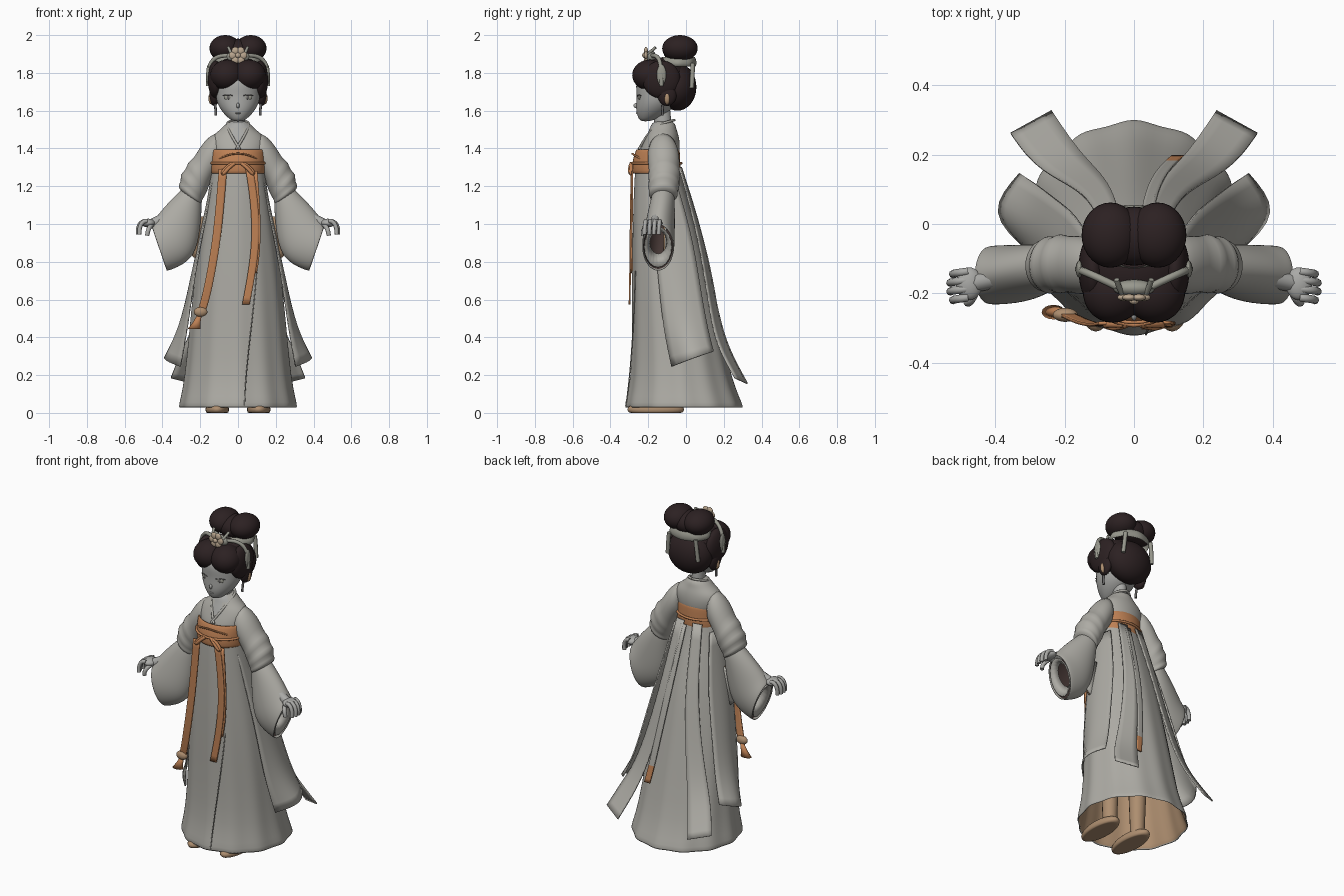
import bpy, bmesh, math
from mathutils import Matrix

if "Cube" in bpy.data.objects:
    bpy.data.objects.remove(bpy.data.objects["Cube"], do_unlink=True)


def mat(name, r, g, b):
    m = bpy.data.materials.new(name)
    m.use_nodes = True
    m.diffuse_color = (r, g, b, 1)
    m.node_tree.nodes["Principled BSDF"].inputs["Base Color"].default_value = (r, g, b, 1)
    return m


ROBE = mat("robe grey", .42, .41, .375)
SKIN = mat("skin grey", .4, .4, .385)
HAIR = mat("hair dark brown", .025, .015, .016)
SASH = mat("sash orange", .52, .22, .09)
TAN = mat("lining tan", .42, .27, .16)
LINING = mat("sleeve lining brown", .055, .035, .032)
SILVER = mat("ornament silver", .31, .31, .265)
BLOSSOM = mat("blossom cream", .5, .39, .28)
INK = mat("eye ink", .13, .125, .125)
SIDES = ((1, "left_"), (-1, "right_"))


def finish(name, bm, mats, subsurf=0, thick=0, sheet=False, recalc=True):
    """Sheets are smoothed first with sharp corners, then thickened."""
    if recalc:
        bmesh.ops.recalc_face_normals(bm, faces=bm.faces[:])
    me = bpy.data.meshes.new(name)
    bm.to_mesh(me)
    bm.free()
    for m in mats:
        me.materials.append(m)
    for p in me.polygons:
        p.use_smooth = True
    ob = bpy.data.objects.new(name, me)
    bpy.context.collection.objects.link(ob)
    for kind in ("SUBSURF", "SOLIDIFY") if sheet else ("SOLIDIFY", "SUBSURF"):
        if kind == "SOLIDIFY" and thick:
            mod = ob.modifiers.new("Thickness", kind)
            mod.thickness, mod.offset = thick, 0 if sheet else -1
            mod.material_offset = 0 if sheet else len(mats) - 1
        elif kind == "SUBSURF" and subsurf:
            mod = ob.modifiers.new("Smooth", kind)
            mod.levels = mod.render_levels = subsurf
            mod.boundary_smooth = "PRESERVE_CORNERS"
    return ob


def loft(name, rows, mats, closed=True, cap=False, side=1, rule=None, **kw):
    """Skin rows of points; a rule picks the material of each face."""
    bm = bmesh.new()
    vs = [[bm.verts.new((p[0] * side, p[1], p[2])) for p in row] for row in rows]
    n = len(rows[0])
    for a, b in zip(vs, vs[1:]):
        for i in range(n if closed else n - 1):
            j = (i + 1) % n
            bm.faces.new((a[i], a[j], b[j], b[i]))
    if cap:
        bm.faces.new(vs[0])
        bm.faces.new(vs[-1])
    if rule:
        for f in bm.faces:
            f.material_index = rule(f.calc_center_median())
    return finish(name, bm, mats, **kw)


def ring(z, rx, yf, yb, n=24, ripple=0, k=12, cx=0):
    """Level ellipse between a front and a back depth, optionally pleated."""
    out = []
    for i in range(n):
        t = math.tau * i / n
        r = 1 + ripple * math.cos(k * t)
        out.append((cx + rx * r * math.sin(t), (yf + yb) / 2 - (yb - yf) / 2 * r * math.cos(t), z))
    return out


def cuff(tx, tz, bx, bz, yc, ry, n=20):
    """Tilted ellipse between a top and a bottom point."""
    out = []
    for i in range(n):
        t = math.tau * i / n
        k = math.cos(t) / 2
        out.append(((tx + bx) / 2 + (tx - bx) * k, yc + ry * math.sin(t), (tz + bz) / 2 + (tz - bz) * k))
    return out


def blob(name, c, r, m, floor=None, spin=0):
    bm = bmesh.new()
    bmesh.ops.create_uvsphere(bm, u_segments=28, v_segments=18, radius=1)
    bm.transform(Matrix.Translation(c) @ Matrix.Rotation(spin, 4, "Z") @ Matrix.Diagonal((*r, 1)))
    if floor is not None:
        for v in bm.verts:
            v.co.z = max(v.co.z, floor)
    return finish(name, bm, [m], recalc=False)


def tube(name, pts, radius, m, side=1):
    cu = bpy.data.curves.new(name, "CURVE")
    cu.dimensions, cu.bevel_depth, cu.bevel_resolution = "3D", radius, 2
    cu.use_fill_caps = True
    sp = cu.splines.new("NURBS")
    sp.points.add(len(pts) - 1)
    for q, p in zip(sp.points, pts):
        q.co = (p[0] * side, p[1], p[2], 1)
    sp.use_endpoint_u, sp.order_u = True, min(4, len(pts))
    cu.materials.append(m)
    ob = bpy.data.objects.new(name, cu)
    bpy.context.collection.objects.link(ob)


def ribbon(name, path, width, mats, rule=None):
    rows = [[(x - width / 2, y, z), (x + width / 2, y, z)] for x, y, z in path]
    loft(name, rows, mats, closed=False, rule=rule, thick=.009, sheet=True, subsurf=2)


# Long pleated skirt with tan lining
skirt = [(1.38, .134, -.26, -.045), (1.27, .138, -.272, -.036), (1.0, .187, -.282, .06), (.7, .232, -.285, .125),
         (.4, .258, -.282, .19), (.18, .28, -.29, .24), (.08, .3, -.312, .28), (.028, .312, -.322, .302)]
loft("skirt", [ring(z, a, f, b, 48, .022 * (1.4 - z) / 1.4) for z, a, f, b in skirt],
     [ROBE, TAN], thick=.012, subsurf=1)
tube("front_seam", [(.1, -.268, .75), (.08, -.276, .5), (.04, -.288, .25), (.035, -.318, .04)], .003, ROBE)

# Bodice with a skin coloured neckline
body = [(1.34, .132, -.255, -.04), (1.40, .147, -.24, -.032), (1.44, .15, -.222, -.033), (1.475, .13, -.207, -.04),
        (1.505, .085, -.192, -.052), (1.55, .05, -.176, -.06)]
loft("bodice", [ring(*b) for b in body], [ROBE, SKIN], cap=True, subsurf=2,
     rule=lambda c: int(c.y < -.16 and abs(c.x) < (c.z - 1.4) * .35))
loft("neck", [ring(z, .036, -.165 + d, -.075 + d) for z, d in ((1.48, 0), (1.54, -.003), (1.62, -.01))], [SKIN])
for s, n in SIDES:
    tube(n + "collar", [(0, -.062, 1.55), (.055, -.08, 1.545), (.06, -.15, 1.53), (.047, -.2, 1.485),
                        (-.01, -.25, 1.395)], .007, ROBE, s)

# Sash, cord and bow
sash = [(1.265, .141, -.28, -.03), (1.275, .146, -.287, -.026), (1.33, .146, -.286, -.03), (1.385, .147, -.268, -.032),
        (1.397, .142, -.262, -.036)]
loft("sash", [ring(*b, 32) for b in sash], [SASH], thick=.01, subsurf=1)
cord = ring(1.322, .148, -.291, -.024, 24)
tube("sash_cord", cord + cord[:1], .007, SASH)
tube("sash_arch", [(-.14, -.19, 1.325), (-.08, -.275, 1.36), (0, -.292, 1.385), (.08, -.275, 1.36), (.14, -.19, 1.325)],
     .005, SASH)
for s, n in SIDES:
    tube(n + "bow_loop", [(.02, -.288, 1.32), (.05, -.302, 1.3), (.09, -.292, 1.24), (.08, -.288, 1.29),
                          (.03, -.29, 1.32)], .01, SASH, s)
ribbon("front_ribbon_right", [(-.08, -.286, 1.29), (-.095, -.29, 1.1), (-.115, -.291, .9), (-.15, -.282, .7),
                              (-.178, -.268, .58), (-.2, -.258, .52)], .044, [SASH])
ribbon("front_ribbon_left", [(.06, -.288, 1.29), (.09, -.292, 1.1), (.095, -.294, .9), (.07, -.296, .72),
                             (.042, -.299, .575)], .04, [SASH])
ribbon("front_ribbon_second", [(.088, -.284, 1.28), (.106, -.286, 1.05), (.104, -.288, .85), (.085, -.291, .74)],
       .03, [SASH])
blob("tassel_bead", (-.198, -.262, .535), (.036, .02, .026), TAN)
tassel = [(.52, .012, -.204), (.48, .02, -.218), (.445, .034, -.232)]
loft("tassel", [ring(z, r, -.258 - r / 2, -.25 + r / 2, 16, cx=x) for z, r, x in tassel], [SASH], cap=True)

# Back and side hanging panels
for s, n in SIDES:
    loft(n + "side_panel", [
        [(.125, -.2, 1.25), (.14, -.13, 1.25), (.12, -.06, 1.25)],
        [(.19, -.17, .95), (.205, -.08, .95), (.17, .03, .95)],
        [(.235, -.145, .7), (.262, -.04, .7), (.225, .07, .7)],
        [(.268, -.12, .45), (.322, -.01, .45), (.275, .11, .46)],
        [(.305, -.075, .245), (.425, .035, .29), (.328, .145, .325)]],
        [ROBE], closed=False, side=s, thick=.008, sheet=True, subsurf=2)
    loft(n + "back_panel", [
        [(.03, -.025, 1.3), (.085, -.035, 1.3)],
        [(.055, .088, .95), (.12, .062, .95)],
        [(.095, .145, .65), (.18, .11, .65)],
        [(.145, .195, .42), (.25, .145, .42)],
        [(.19, .255, .28), (.31, .195, .3)],
        [(.237, .325, .155), (.355, .26, .185)]],
        [ROBE], closed=False, side=s, thick=.008, sheet=True, subsurf=2)
ribbon("back_ribbon", [(.03, -.02, 1.28), (.05, .1, .9), (.085, .155, .62), (.11, .18, .45), (.128, .195, .36)],
       .036, [ROBE, SASH], rule=lambda c: int(c.z < .5))

# Arms, sleeves and hands
for s, n in SIDES:
    upper = [(.08, 1.5, .09, 1.29, -.125, .075), (.15, 1.472, .12, 1.27, -.12, .084), (.205, 1.405, .14, 1.23, -.117, .085),
             (.235, 1.345, .155, 1.2, -.115, .08), (.268, 1.33, .16, 1.18, -.115, .09), (.275, 1.285, .17, 1.16, -.115, .077),
             (.308, 1.268, .18, 1.14, -.118, .088), (.3, 1.225, .19, 1.125, -.12, .073), (.32, 1.207, .19, 1.11, -.12, .081),
             (.305, 1.17, .2, 1.1, -.12, .068)]
    loft(n + "upper_sleeve", [cuff(*c) for c in upper], [ROBE], cap=True, side=s, subsurf=1)
    lower = [(.28, 1.2, .19, 1.12, -.12, .06), (.345, 1.14, .195, 1.02, -.128, .07), (.405, 1.075, .21, .89, -.138, .08),
             (.44, 1.03, .255, .795, -.145, .086), (.463, 1.0, .38, .745, -.148, .087)]
    loft(n + "wide_sleeve", [cuff(*c) for c in lower], [ROBE, LINING], side=s, thick=.01, subsurf=2)
    inner = [(.453, .985, .376, .77, -.148, .074), (.41, .97, .35, .84, -.147, .048)]
    loft(n + "inner_cuff", [cuff(*c) for c in inner], [ROBE], side=s, thick=.006)
    # Drape between skirt and sleeve, tan towards the front
    for part, y, m in (("drape_front", -.115, TAN), ("drape_back", -.106, ROBE)):
        loft(n + part, [[(.17, y, z), (x, y, z)] for z, x in ((1.04, .225), (.93, .272), (.85, .265), (.82, .23))],
             [m], closed=False, side=s, thick=.008, sheet=True)
    tube(n + "forearm", [(.26, -.13, 1.12), (.36, -.15, 1.045), (.46, -.17, .998)], .027, SKIN, s)
    blob(n + "palm", (.475 * s, -.172, 1.005), (.038, .047, .023), SKIN)
    for i in range(4):
        y = -.137 - i * .025
        d = .008 * abs(i - 1.5)
        tube(n + "finger", [(.48, y, 1.015), (.518 - d, y - .004, 1.02), (.538 - d, y - .006, .99),
                            (.533 - d, y - .008, .945)], .0115, SKIN, s)
    tube(n + "thumb", [(.455, -.19, .995), (.47, -.225, .985), (.478, -.23, .965), (.48, -.225, .94)], .012, SKIN, s)

# Legs and shoes
for s, n in SIDES:
    blob(n + "shoe", (.11 * s, -.16, .018), (.062, .15, .045), TAN, floor=0)
    loft(n + "leg", [ring(z, r, -.09 - r, -.09 + r, 16, cx=.1) for z, r in ((.03, .04), (.3, .05), (.6, .06))],
         [TAN], side=s)

# Face
face = [(1.543, .026, -.24, -.19), (1.562, .054, -.254, -.14), (1.6, .09, -.266, -.08), (1.645, .114, -.264, -.05),
        (1.69, .12, -.262, -.03), (1.74, .12, -.268, -.02), (1.8, .1, -.25, -.02)]
loft("head", [ring(*f) for f in face], [SKIN], cap=True, subsurf=2)
blob("nose", (0, -.262, 1.627), (.009, .016, .014), SKIN)
blob("lips", (0, -.257, 1.587), (.016, .007, .005), SKIN)
for s, n in SIDES:
    blob(n + "eye", (.052 * s, -.249, 1.67), (.024, .0045, .012), SILVER, spin=.24 * s)
    blob(n + "pupil", (.051 * s, -.2515, 1.67), (.009, .004, .01), INK, spin=.24 * s)
    tube(n + "lash", [(.026, -.258, 1.677), (.05, -.258, 1.69), (.08, -.238, 1.679)], .0025, INK, s)
    blob(n + "ear", (.139 * s, -.1, 1.665), (.018, .016, .032), TAN)
    tube(n + "earring", [(.122, -.12, 1.64), (.118, -.125, 1.61), (.117, -.125, 1.575)], .007, INK, s)

# Hair masses and the double bun
blob("hair_back", (0, -.045, 1.725), (.14, .1, .125), HAIR)
blob("hair_crown", (0, -.12, 1.775), (.152, .13, .108), HAIR)
blob("bun_core", (0, -.035, 1.915), (.1, .085, .066), HAIR)
for s, n in SIDES:
    blob(n + "fringe", (.056 * s, -.19, 1.788), (.09, .096, .082), HAIR, spin=.5 * s)
    blob(n + "hair_side", (.118 * s, -.13, 1.765), (.042, .1, .1), HAIR)
    blob(n + "sidelock", (.125 * s, -.1, 1.685), (.026, .05, .06), HAIR)
    blob(n + "bun", (.068 * s, -.032, 1.93), (.083, .094, .07), HAIR)

# Hair ornaments
band = [(1.835, .118, -.13, .05), (1.845, .128, -.14, .056), (1.87, .122, -.138, .054), (1.885, .105, -.125, .045)]
loft("bun_band", [ring(*b, 32, .02, 8) for b in band], [SILVER], subsurf=1)
blob("flower_mount", (0, -.185, 1.885), (.06, .025, .035), SILVER)
for s, n in SIDES:
    tube(n + "hair_chain", [(.03, -.19, 1.89), (.08, -.165, 1.895), (.135, -.14, 1.885), (.163, -.13, 1.82),
                            (.16, -.13, 1.73)], .011, SILVER, s)
    blob(n + "hair_pendant", (.157 * s, -.13, 1.79), (.011, .025, .055), SILVER)
    tube(n + "hair_pin", [(.035, -.2, 1.9), (.045, -.18, 1.92), (.05, -.16, 1.935)], .008, SILVER, s)
    tube(n + "back_pendant", [(.09, .035, 1.85), (.098, .035, 1.79), (.103, .03, 1.72)], .012, SILVER, s)
for i in range(6):
    a = math.tau * i / 6
    blob("flower_petal", (.028 * math.cos(a), -.212, 1.893 + .028 * math.sin(a)), (.02, .01, .02), BLOSSOM)
blob("flower_centre", (0, -.222, 1.893), (.014, .01, .014), BLOSSOM)
